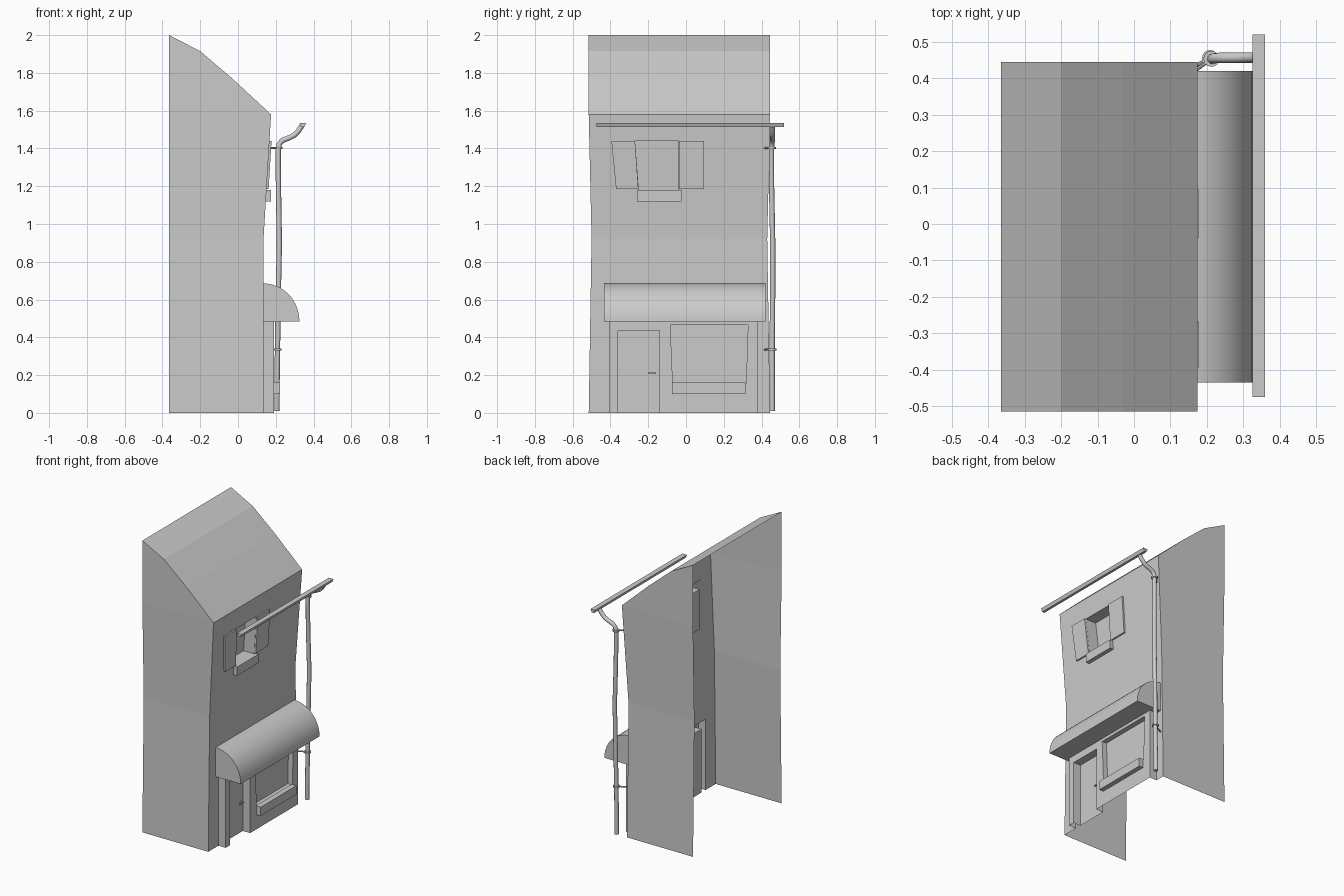
import bpy, bmesh, math
from mathutils import Vector

if "Cube" in bpy.data.objects:
    bpy.data.objects.remove(bpy.data.objects["Cube"])


def make(name, faces, smooth=False, recalc=True):
    """Build an object from a list of faces given as coordinate loops."""
    bm = bmesh.new()
    for f in faces:
        bm.faces.new([bm.verts.new(p) for p in f])
    bmesh.ops.remove_doubles(bm, verts=bm.verts, dist=1e-4)
    if recalc:
        bmesh.ops.recalc_face_normals(bm, faces=bm.faces)
    me = bpy.data.meshes.new(name)
    bm.to_mesh(me)
    bm.free()
    ob = bpy.data.objects.new(name, me)
    bpy.context.collection.objects.link(ob)
    if smooth:
        bpy.context.view_layer.objects.active = ob
        ob.select_set(True)
        bpy.ops.object.shade_smooth_by_angle(angle=math.radians(35))
        ob.select_set(False)
    return ob


def shift(loop, dx):
    return [(x + dx, y, z) for x, y, z in loop]


def ring(outer, inner, skip=()):
    """Quads joining two matching loops."""
    n = len(outer)
    return [[outer[i], outer[(i + 1) % n], inner[(i + 1) % n], inner[i]]
            for i in range(n) if i not in skip]


def recess(loop, depth, skip=()):
    """Sunken panel behind an opening."""
    back = shift(loop, -depth)
    return ring(loop, back, skip) + [back]


def prism(loop, offset):
    far = [tuple(Vector(p) + Vector(offset)) for p in loop]
    return [loop, far[::-1]] + ring(loop, far)


def rect(x, y0, y1, z0, z1):
    return [(x, y0, z0), (x, y1, z0), (x, y1, z1), (x, y0, z1)]


def box(name, x0, x1, y0, y1, z0, z1):
    return make(name, prism(rect(x0, y0, y1, z0, z1), (x1 - x0, 0, 0)))


def wall_x(z):
    return 0.135 + max(0, z - 0.92) * 0.04 / 0.66


# House shell: slightly pinched side walls, bent roof, open back and bottom
B = -0.365
roof = [(0.175, 1.58), (-0.03, 1.77), (-0.2, 1.915), (B, 2.0)]
shell = []
for ends, mid in ((-0.515, -0.50), (0.445, 0.43)):
    shell.append([(B, ends, 0), (0.135, ends, 0), (0.135, mid, 0.92), (B, mid, 0.92)])
    shell.append([(B, mid, 0.92), (0.135, mid, 0.92), (0.175, ends, 1.58), (B, ends, 1.58)])
    shell.append([(B, ends, 1.58)] + [(x, ends, z) for x, z in roof])
for (xa, za), (xb, zb) in zip(roof, roof[1:]):
    shell.append([(xa, -0.515, za), (xa, 0.445, za), (xb, 0.445, zb), (xb, -0.515, zb)])

# Facade with the upper window recess and the opening behind the shopfront
low = [(0.135, -0.515, 0), (0.135, 0.445, 0), (0.135, 0.43, 0.92), (0.135, -0.50, 0.92)]
shop_hole = rect(0.135, -0.405, 0.38, 0, 0.67)
shell += ring(low, shop_hole, skip=(0,))
high = [low[3], low[2], (0.175, 0.445, 1.58), (0.175, -0.515, 1.58)]
window = [(wall_x(z), y, z) for y, z in
          ((-0.25, 1.18), (-0.04, 1.18), (-0.04, 1.44), (-0.27, 1.44))]
shell += ring(high, window) + recess(window, 0.08)
make("house_walls", shell)

# Shopfront with sunken door and display window
X, S = 0.19, -0.11
door = rect(X, -0.36, -0.14, 0, 0.435)
display = [(X, -0.07, 0.155), (X, 0.318, 0.155), (X, 0.328, 0.465), (X, -0.083, 0.465)]
front = ring(shop_hole, rect(X, -0.405, 0.38, 0, 0.67), skip=(0,))
front += ring(rect(X, -0.405, S, 0, 0.67), door, skip=(0,)) + recess(door, 0.055, skip=(0,))
front += ring(rect(X, S, 0.38, 0, 0.67), display) + recess(display, 0.035)
make("shopfront", front)

# Awning: quarter-ellipse canopy
steps = 16
arc = [(0.135 + 0.19 * math.sin(t), -0.435, 0.485 + 0.2 * math.cos(t))
       for t in (i * math.pi / 2 / steps for i in range(steps + 1))]
make("awning", prism([(0.135, -0.435, 0.485)] + arc, (0, 0.855, 0)), smooth=True)

# Sills, shutters and door handle
box("shop_sill", 0.185, 0.222, -0.073, 0.315, 0.10, 0.16)
box("window_sill", 0.14, 0.175, -0.26, -0.025, 1.12, 1.18)
for name, pts in (("left_shutter", ((-0.37, 1.185), (-0.252, 1.185), (-0.27, 1.44), (-0.395, 1.44))),
                  ("right_shutter", ((-0.038, 1.185), (0.095, 1.185), (0.095, 1.44), (-0.038, 1.44)))):
    make(name, prism([(wall_x(z) - 0.004, y, z) for y, z in pts], (0.015, 0, 0)))
box("door_handle", 0.15, 0.158, -0.20, -0.16, 0.205, 0.213)
box("handle_stem", 0.13, 0.152, -0.172, -0.164, 0.205, 0.213)

# Gutter: shallow trapezoid bar
gutter = [(0.325, 1.535), (0.36, 1.535), (0.351, 1.513), (0.334, 1.513)]
make("gutter", prism([(x, -0.475, z) for x, z in gutter], (0, 0.995, 0)))


def tube(name, points, radius, sides=12):
    """Round tube along a polyline with flat caps."""
    P = [Vector(p) for p in points]
    loops = []
    for i, p in enumerate(P):
        d = (P[min(i + 1, len(P) - 1)] - P[max(i - 1, 0)]).normalized()
        u = d.cross(Vector((0, 1, 0))).normalized()
        v = d.cross(u)
        loops.append([tuple(p + radius * (math.cos(a) * u + math.sin(a) * v))
                      for a in (k * math.tau / sides for k in range(sides))])
    faces = [loops[0][::-1], loops[-1]]
    for a, b in zip(loops, loops[1:]):
        faces += ring(a, b)
    return make(name, faces, smooth=True)


# Downpipe, slightly crooked, swan-necked up to the gutter
tube("downpipe", [(0.205, 0.457, 0.01), (0.209, 0.456, 0.34), (0.214, 0.459, 0.66),
                  (0.219, 0.459, 0.9), (0.214, 0.453, 1.2), (0.213, 0.453, 1.395),
                  (0.219, 0.455, 1.425), (0.237, 0.457, 1.443), (0.27, 0.457, 1.456),
                  (0.298, 0.457, 1.47), (0.318, 0.457, 1.49), (0.337, 0.457, 1.518)], 0.014)

# Pipe brackets: collar plus stay to the wall
for i, (x, y, z) in enumerate(((0.209, 0.456, 0.335), (0.213, 0.454, 1.402))):
    tube(f"pipe_collar_{i + 1}", [(x, y, z - 0.005), (x, y, z + 0.005)], 0.022, 16)
    tube(f"pipe_stay_{i + 1}", [(wall_x(z) - 0.005, 0.415, z), (x, y, z)], 0.005, 8)
